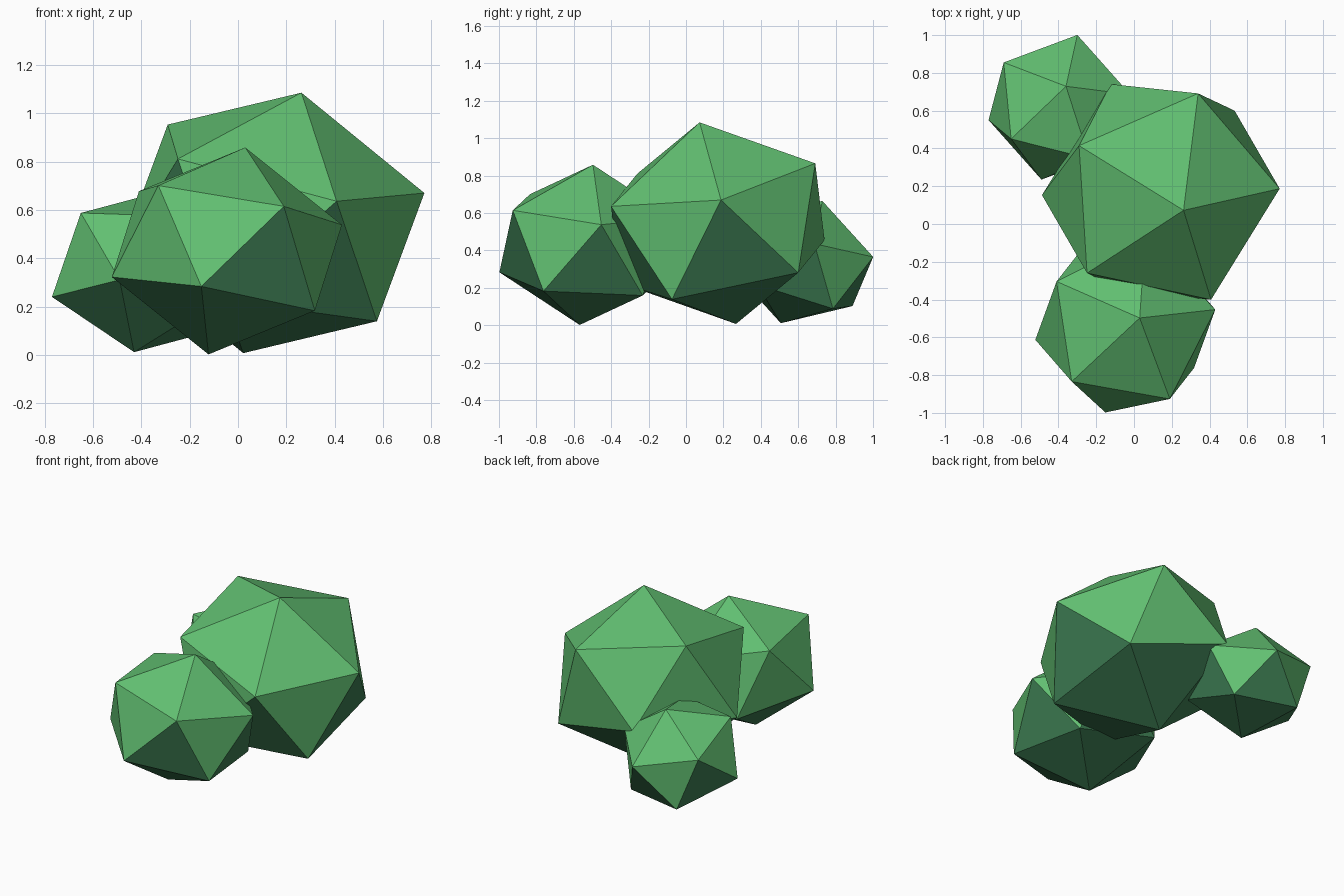
import bpy, bmesh, math
from mathutils import Vector, Matrix

if "Cube" in bpy.data.objects:
    bpy.data.objects.remove(bpy.data.objects["Cube"])


def material(name, colour):
    mat = bpy.data.materials.new(name)
    mat.diffuse_color = (*colour, 1)
    mat.use_nodes = True
    mat.node_tree.nodes["Principled BSDF"].inputs["Base Color"].default_value = mat.diffuse_color
    return mat


light_green = material("light leaf green", (0.12, 0.52, 0.165))
dark_green = material("dark leaf green", (0.048, 0.21, 0.088))

# Unit icosahedron directions: the pole and the ring of five below it
POLE = Vector((0, 0, 1))
RING = [Vector((math.cos(a) * 2, math.sin(a) * 2, 1)) / math.sqrt(5)
        for a in (math.tau * k / 5 for k in range(5))]


def clump(name, centre, top, ring):
    """Stretched, tilted icosahedron whose top corner and five neighbours fit the given points."""
    c = Vector(centre)
    m = Matrix(((0, 0, 0),) * 3)
    for unit, tip in zip([POLE] + RING, [top] + ring):
        v = Vector(tip) - c
        m += Matrix([[v[i] * unit[j] / 2 for j in range(3)] for i in range(3)])
    bm = bmesh.new()
    bmesh.ops.create_icosphere(bm, subdivisions=1, radius=1,
                               matrix=Matrix.Translation(c) @ m.to_4x4())
    bmesh.ops.recalc_face_normals(bm, faces=bm.faces)
    bm.normal_update()
    # Underside faces take the dark green
    for face in bm.faces:
        face.material_index = 1 if face.normal.z < -0.14 else 0
    mesh = bpy.data.meshes.new(name)
    bm.to_mesh(mesh)
    bm.free()
    mesh.materials.append(light_green)
    mesh.materials.append(dark_green)
    bpy.context.collection.objects.link(bpy.data.objects.new(name, mesh))


# Large middle clump
clump("large_clump", (0.142, 0.17, 0.546), (0.262, 0.07, 1.083),
      [(0.77, 0.19, 0.67), (0.34, 0.69, 0.866), (-0.29, 0.418, 0.955),
       (-0.25, -0.26, 0.81), (0.41, -0.40, 0.638)])

# Medium front clump
clump("front_clump", (-0.046, -0.533, 0.43), (0.03, -0.50, 0.857),
      [(0.43, -0.45, 0.54), (0.06, -0.07, 0.575), (-0.41, -0.30, 0.68),
       (-0.33, -0.835, 0.70), (0.19, -0.925, 0.615)])

# Small back left clump
clump("back_clump", (-0.395, 0.618, 0.338), (-0.36, 0.73, 0.665),
      [(-0.02, 0.686, 0.435), (-0.30, 1.0, 0.365), (-0.69, 0.855, 0.46),
       (-0.65, 0.45, 0.585), (-0.237, 0.345, 0.575)])
